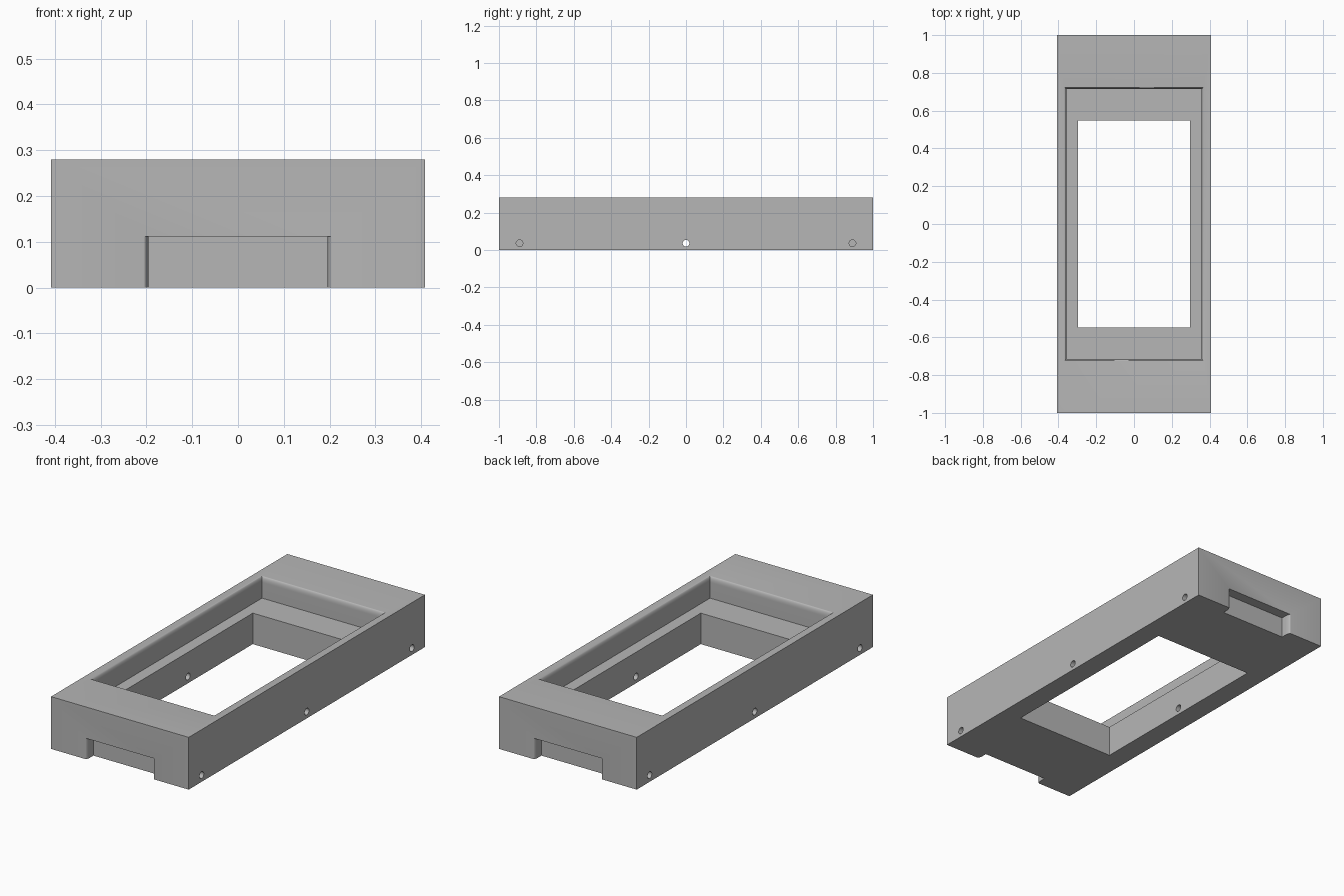
import bpy, bmesh, math
from mathutils import Matrix

cube = bpy.data.objects.get("Cube")
if cube:
    bpy.data.objects.remove(cube, do_unlink=True)

HALF_X, HALF_Y, HEIGHT = 0.408, 1.0, 0.28
LIP, LIP_DEPTH = 0.011, 0.03      # rounded edge: width across and depth along the wall

grey = bpy.data.materials.new("plain grey")
grey.use_nodes = True
grey.diffuse_color = (0.47, 0.47, 0.47, 1)
grey.node_tree.nodes["Principled BSDF"].inputs["Base Color"].default_value = (0.47, 0.47, 0.47, 1)


def make_object(name, bm):
    bmesh.ops.recalc_face_normals(bm, faces=bm.faces)
    mesh = bpy.data.meshes.new(name)
    bm.to_mesh(mesh)
    bm.free()
    mesh.materials.append(grey)
    obj = bpy.data.objects.new(name, mesh)
    bpy.context.collection.objects.link(obj)
    return obj


def loft(name, rings):
    """Solid skinned through a list of four-cornered rings."""
    bm = bmesh.new()
    loops = [[bm.verts.new(p) for p in ring] for ring in rings]
    for a, b in zip(loops, loops[1:]):
        for i in range(4):
            j = (i + 1) % 4
            bm.faces.new((a[i], a[j], b[j], b[i]))
    bm.faces.new(loops[0])
    bm.faces.new(loops[-1])
    return make_object(name, bm)


def rect(x, y, z):
    return [(-x, -y, z), (x, -y, z), (x, y, z), (-x, y, z)]


def cylinder(name, centre, radius, length):
    bm = bmesh.new()
    turn = Matrix.Translation(centre) @ Matrix.Rotation(math.pi / 2, 4, 'Y')
    bmesh.ops.create_cone(bm, cap_ends=True, segments=32, radius1=radius,
                          radius2=radius, depth=length, matrix=turn)
    return make_object(name, bm)


def rounded_lip(steps=10):
    """Pairs of (widening, depth below the face) from the wall to the face."""
    for i in range(steps + 1):
        t = math.pi / 2 * i / steps
        yield LIP * (1 - math.cos(t)), LIP_DEPTH * (1 - math.sin(t))


# Main block
frame = loft("frame_block", [rect(HALF_X, HALF_Y, 0), rect(HALF_X, HALF_Y, HEIGHT)])
cutters = []

# Stepped opening: through window, then wider pocket with a rounded rim
cutters.append(loft("window_cutter", [rect(0.296, 0.548, -0.1), rect(0.296, 0.548, 0.22)]))
px, py = 0.358, 0.715
rings = [rect(px, py, 0.166)]
rings += [rect(px + w, py + w, HEIGHT - d) for w, d in rounded_lip()]
rings.append(rect(px + LIP, py + LIP, HEIGHT + 0.1))
cutters.append(loft("pocket_cutter", rings))

# Notch with rounded sides at each end
def notch_ring(x, y):
    return [(-x, y, -0.1), (x, y, -0.1), (x, y, 0.112), (-x, y, 0.112)]

for side, label in ((-1, "front"), (1, "back")):
    nx = 0.195
    rings = [notch_ring(nx, side * (HALF_Y - 0.055))]
    rings += [notch_ring(nx + w, side * (HALF_Y - d)) for w, d in rounded_lip()]
    rings.append(notch_ring(nx + LIP, side * (HALF_Y + 0.1)))
    cutters.append(loft(label + "_notch_cutter", rings))

# Side holes: the middle pair runs into the window, the end ones are blind
for side in (-1, 1):
    for y in (-0.89, 0, 0.89):
        length = 0.3 if y == 0 else 0.2
        cutters.append(cylinder("hole_cutter", (side * HALF_X, y, 0.036), 0.018, length))

# Cut everything from the block
bpy.ops.object.select_all(action='DESELECT')
bpy.context.view_layer.objects.active = frame
frame.select_set(True)
for cutter in cutters:
    cutter.hide_render = True
    mod = frame.modifiers.new(cutter.name, 'BOOLEAN')
    mod.operation = 'DIFFERENCE'
    mod.solver = 'EXACT'
    mod.object = cutter
    bpy.ops.object.modifier_apply(modifier=mod.name)
for cutter in cutters:
    bpy.data.objects.remove(cutter, do_unlink=True)

bpy.ops.object.shade_smooth_by_angle(angle=math.radians(30))
